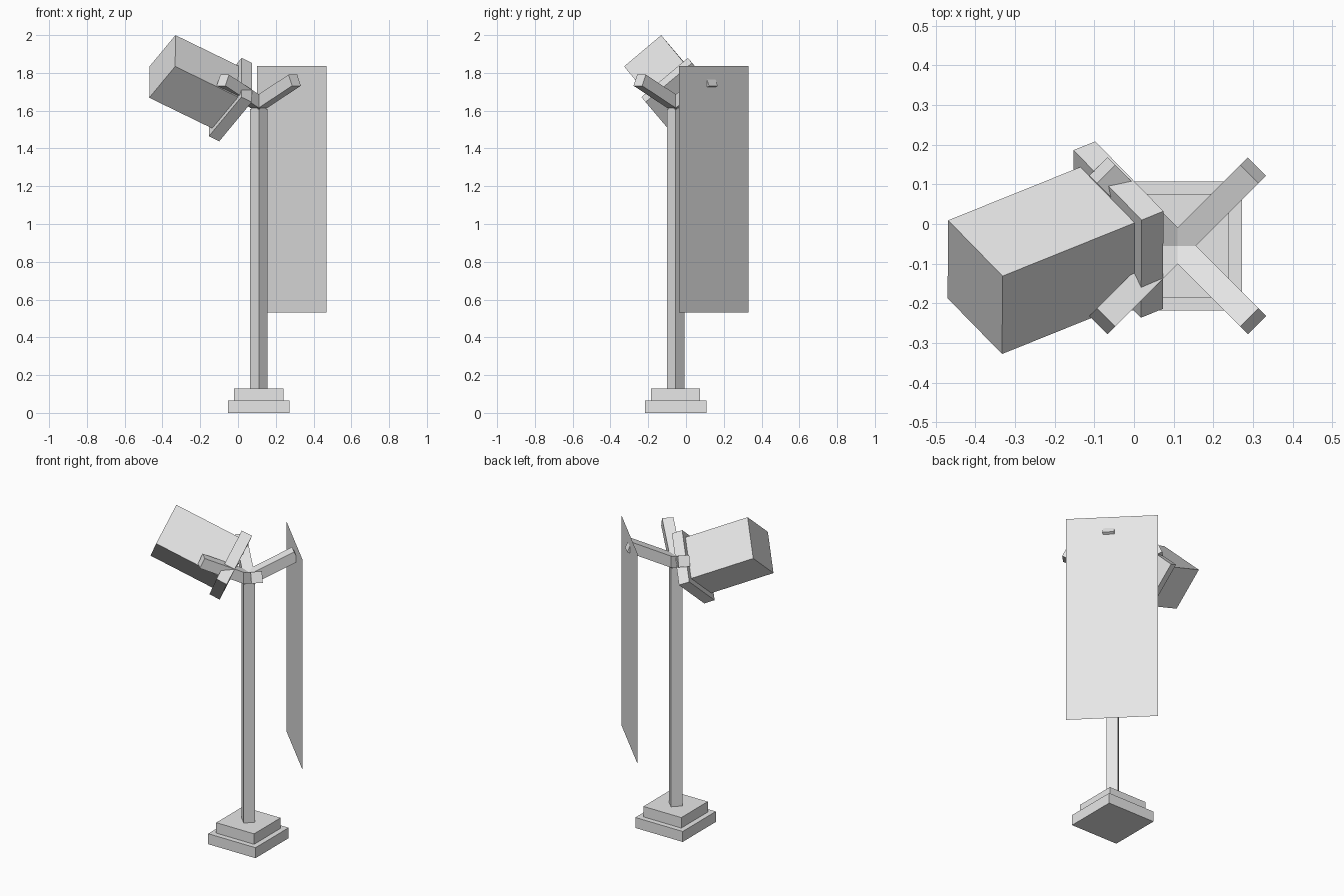
import bpy
from math import radians, cos, sin
from mathutils import Matrix, Vector

old = bpy.data.objects.get("Cube")
if old:
    bpy.data.objects.remove(old, do_unlink=True)

GREY = bpy.data.materials.new("light_grey")
GREY.use_nodes = True
colour = (0.8, 0.8, 0.8, 1)
GREY.diffuse_color = colour
GREY.node_tree.nodes["Principled BSDF"].inputs["Base Color"].default_value = colour

BAR = 0.065                      # thickness shared by pole, arms and plates
AXIS = Vector((0.11, -0.055, 0))  # pole position


def finish(name, size, centre, rotation):
    ob = bpy.context.object
    ob.name = name
    ob.matrix_world = (Matrix.Translation(centre) @ rotation.to_4x4()
                       @ Matrix.Diagonal((*size, 1)))
    ob.data.materials.append(GREY)
    return ob


def box(name, size, centre, rotation=Matrix.Identity(3)):
    bpy.ops.mesh.primitive_cube_add(size=1)
    return finish(name, size, centre, rotation)


def turn(angle, axis="Z"):
    return Matrix.Rotation(radians(angle), 3, axis)


# Stepped base and upright pole
box("base_lower", (0.325, 0.325, BAR), AXIS + Vector((0, 0, BAR / 2)))
box("base_upper", (0.26, 0.26, BAR), AXIS + Vector((0, 0, BAR * 1.5)))
foot, top = BAR * 2, 1.61
box("pole", (BAR, BAR, top - foot), AXIS + Vector((0, 0, (foot + top) / 2)), turn(45))

# Four arms rising diagonally from the top of the pole
LENGTH, RISE = 0.312, 25
names = ("arm_back_left", "arm_back_right", "arm_front_right", "arm_front_left")
for i, name in enumerate(names):
    rot = turn(45 + 90 * i) @ turn(-RISE, "Y")
    start = AXIS + Vector((0, 0, 1.6))
    box(name, (LENGTH, BAR, BAR), start + rot @ Vector((LENGTH / 2, 0, BAR / 2)), rot)

# Hanging banner, a thin sheet pierced by one arm tip
bpy.ops.mesh.primitive_plane_add(size=1)
finish("banner", (0.52, 1.305, 1), Vector((0.285, 0.148, 1.183)),
       turn(135) @ turn(90, "X"))

# Tilted head: a long block with a square flange resting on the arms
along = Vector((0.335, 0.135, -0.163)).normalized()
across = Vector((0.135, -0.14, 0.165))
across = (across - along * across.dot(along)).normalized()
tilt = Matrix((along, across, along.cross(across))).transposed()
joint = Vector((-0.0675, -0.025, 1.672))
box("head_block", (0.394, 0.257, 0.257), joint - along * 0.197, tilt)
box("head_flange", (BAR, 0.322, 0.322), joint + along * BAR / 2, tilt)
